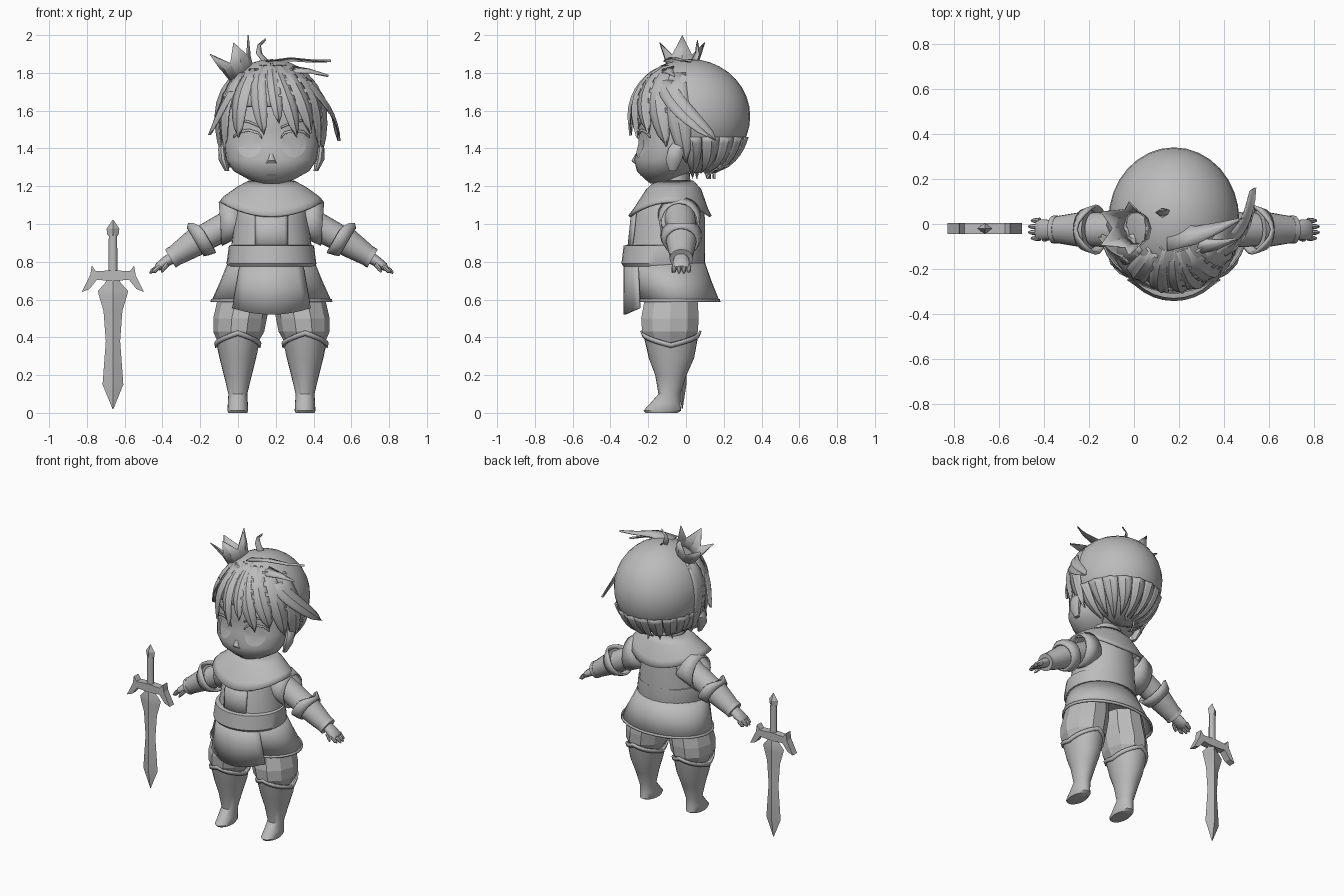
import bpy, bmesh, math
from mathutils import Vector as V

if "Cube" in bpy.data.objects:
    bpy.data.objects.remove(bpy.data.objects["Cube"])

C = 0.177  # x of the figure's middle
grey = bpy.data.materials.new("plain_grey")
grey.diffuse_color = (0.5, 0.5, 0.5, 1)
grey.use_nodes = True
grey.node_tree.nodes["Principled BSDF"].inputs["Base Color"].default_value = grey.diffuse_color

def finish(name, verts, faces, x=C, mirror=False, flat=False, solid=0, smooth=40):
    me = bpy.data.meshes.new(name)
    me.from_pydata([tuple(v) for v in verts], [], faces)
    bm = bmesh.new()
    bm.from_mesh(me)
    bmesh.ops.remove_doubles(bm, verts=bm.verts, dist=1e-5)
    bmesh.ops.recalc_face_normals(bm, faces=bm.faces)
    bm.to_mesh(me)
    bm.free()
    ob = bpy.data.objects.new(name, me)
    bpy.context.collection.objects.link(ob)
    ob.location.x = x
    me.materials.append(grey)
    if solid:
        m = ob.modifiers.new("thickness", 'SOLIDIFY')
        m.thickness, m.offset = solid, 0
    if mirror:
        ob.modifiers.new("mirror", 'MIRROR').use_mirror_merge = False
    if not flat:
        bpy.context.view_layer.objects.active = ob
        ob.select_set(True)
        bpy.ops.object.shade_smooth_by_angle(angle=math.radians(smooth))
        ob.select_set(False)
    return ob

def loft(name, rings, n=24, tilt=0, peak=None, cap=True, **kw):
    """Skin elliptical rings (x, y, z, rx, ry); tilt turns them about y."""
    u = V((math.cos(tilt), 0, math.sin(tilt)))
    w = V((-math.sin(tilt), 0, math.cos(tilt)))
    verts, faces = [], []
    for i, (x, y, z, rx, ry) in enumerate(rings):
        for j in range(n):
            a = 2 * math.pi * j / n
            p = V((x, y, z)) + u * rx * math.cos(a) + V((0, ry * math.sin(a), 0))
            verts.append(p + w * (peak(a, i) if peak else 0))
    for i in range(len(rings) - 1):
        for j in range(n):
            k = (j + 1) % n
            faces.append((i*n + j, i*n + k, i*n + n + k, i*n + n + j))
    if cap:
        faces += [tuple(range(n)), tuple(range(len(verts) - n, len(verts)))]
    return finish(name, verts, faces, **kw)

def grid(name, rows, **kw):
    m = len(rows[0])
    faces = [(i*m + j, i*m + j + 1, i*m + m + j + 1, i*m + m + j)
             for i in range(len(rows) - 1) for j in range(m - 1)]
    return finish(name, [p for r in rows for p in r], faces, **kw)

# ---- head and face
HEAD = [(1.215, .05, .04, -.15), (1.235, .12, .085, -.13), (1.28, .2, .145, -.115),
        (1.34, .24, .175, -.10), (1.42, .25, .165, -.085), (1.5, .255, .185, -.065),
        (1.6, .255, .23, -.03), (1.72, .215, .2, -.01), (1.8, .13, .13, 0)]
loft("head", [(0, cy, z, rx, ry) for z, rx, ry, cy in HEAD], 32)
loft("neck", [(0, -.06, 1.14, .12, .09), (0, -.06, 1.27, .1, .08)])
loft("nose", [(0, -.262, 1.32, .035, .012), (0, -.272, 1.335, .022, .016),
              (0, -.262, 1.37, .01, .006)], 8)
loft("ear", [(-.235, -.07, 1.28, .012, .02), (-.255, -.065, 1.34, .025, .045),
             (-.262, -.05, 1.4, .02, .045), (-.25, -.05, 1.43, .008, .02)], 10, mirror=True)

def face_pt(x, z, off):
    for a, b in zip(HEAD, HEAD[1:]):
        if a[0] <= z <= b[0]:
            t = (z - a[0]) / (b[0] - a[0])
            rx, ry, cy = (a[i] + (b[i] - a[i]) * t for i in (1, 2, 3))
            return V((x, cy - ry * math.sqrt(max(0, 1 - (x / rx)**2)) - off, z))

def disc(name, x, z, rx, rz, off, mirror=True, n=20):
    vs = [face_pt(x, z, off)] + [face_pt(x + rx * math.cos(2*math.pi*i/n),
          z + rz * math.sin(2*math.pi*i/n), off) for i in range(n)]
    finish(name, vs, [(0, i + 1, (i + 1) % n + 1) for i in range(n)], mirror=mirror)

def face_strip(name, pts, h, off=.008):
    grid(name, [[face_pt(x, z + s, off) for x, z in pts] for s in (0, h)],
         mirror=True, solid=.004)

disc("eye_white", -.118, 1.42, .065, .068, .004)
disc("iris", -.113, 1.42, .045, .06, .009)
disc("mouth", 0, 1.257, .03, .008, .006, mirror=False)
face_strip("upper_lash", [(-.2, 1.455), (-.17, 1.48), (-.12, 1.49), (-.07, 1.475), (-.05, 1.45)], .014)
face_strip("eyebrow", [(-.18, 1.545), (-.12, 1.535), (-.05, 1.505)], .012)

# ---- hair: cap with the face opening removed, then pointed locks
HC, HR = V((0, .02, 1.57)), V((.285, .315, .298))
bm = bmesh.new()
bmesh.ops.create_uvsphere(bm, u_segments=32, v_segments=18, radius=1)
for v in bm.verts:
    v.co = HC + V(a * b for a, b in zip(v.co, HR))
cut = [f for f in bm.faces if (c := f.calc_center_median()).y < -.05 and c.z < 1.62
       or c.z < 1.33 and c.y < .03]
bmesh.ops.delete(bm, geom=cut, context='FACES')
bm.verts.index_update()
finish("hair_cap", [v.co.copy() for v in bm.verts],
       [tuple(v.index for v in f.verts) for f in bm.faces], solid=.01)
bm.free()

def hair_pt(az, z, off, hang):
    k = math.sqrt(max(.02, 1 - ((z - HC.z) / HR.z)**2))
    if z < HC.z:
        k = 1 - (1 - k) * hang
    a = math.radians(az)
    return V(((HR.x * k + off) * math.sin(a), HC.y - (HR.y * k + off) * math.cos(a), z))

def lock(name, az0, z0, az1, z1, w, flare=0, hang=.45):
    rows = []
    for i in range(8):
        t = i / 7
        az, z = az0 + (az1 - az0) * t, z0 + (z1 - z0) * t
        h = w * (1 - t)**.6 * (.6 + .5 * t) * .6
        f = flare * t * t
        rows.append([hair_pt(az + s * h, z, f + (.014 if s == 0 else .004), hang)
                     for s in (-1, -.5, 0, .5, 1)])
    grid(name, rows, solid=.006)

for i, l in enumerate([(-20, 1.84, -8, 1.47, 26), (-36, 1.82, -38, 1.46, 30),
                       (-60, 1.8, -64, 1.4, 34), (-84, 1.78, -88, 1.3, 34),
                       (0, 1.85, 8, 1.53, 22), (8, 1.84, 28, 1.46, 28),
                       (26, 1.84, 46, 1.48, 32), (48, 1.82, 66, 1.41, 32),
                       (72, 1.8, 86, 1.32, 34)]):
    lock(f"bang_{i}", *l)
lock("right_flare_lock", 58, 1.76, 110, 1.44, 34, .1)
lock("left_flare_lock", -56, 1.7, -78, 1.47, 24, .05)
for i in range(10):
    az = 92 + i * 19.5
    lock(f"nape_lock_{i}", az, 1.46, az + 5, 1.24 + .03 * (i % 2), 26, .0, .72)

def leaf(name, pts, w, side):
    m = len(pts) - 1
    grid(name, [[V(p) - V(side) * w * (1 - i/m), V(p) + V((0, 0, .008)),
                 V(p) + V(side) * w * (1 - i/m)] for i, p in enumerate(pts)], solid=.006)

leaf("top_lock", [(-.03, -.06, 1.85), (.1, -.05, 1.872), (.22, -.01, 1.86), (.315, .03, 1.86)], .06, (0, 1, -.2))
leaf("side_top_lock", [(.08, -.1, 1.82), (.2, -.09, 1.81), (.3, -.06, 1.78)], .05, (0, .8, .4))
leaf("loose_strand", [(-.02, .04, 1.85), (-.065, .06, 1.9), (-.065, .06, 1.945), (-.03, .06, 1.975)], .03, (.8, .5, -.2))

# ---- small tilted crown
base, ax, u = V((.01, -.02, 1.81)), V((-.45, 0, .89)), V((.89, 0, .45))
rows = [[], [], []]
for j in range(11):
    a = math.pi * j / 5
    for r, (h, rad) in enumerate([(-.03, .068), (.04, .082), (.15, .125) if j % 2 == 0 else (.06, .088)]):
        rows[r].append(base + ax * h + u * rad * math.cos(a) + V((0, rad * math.sin(a), 0)))
grid("crown", rows, x=0, solid=.006, smooth=20)

# ---- tunic, belt, skirt and collar
loft("tunic", [(0, -.06, 1.19, .13, .1), (0, -.075, 1.12, .185, .165), (0, -.09, 1.03, .195, .19),
               (0, -.1, .86, .215, .2)], 32)
loft("belt", [(0, -.115, .775, .23, .215), (0, -.12, .79, .238, .222),
              (0, -.115, .885, .225, .215), (0, -.11, .89, .21, .2)], 32)
loft("skirt", [(0, -.11, .8, .225, .205), (0, -.08, .7, .265, .21), (0, -.05, .6, .31, .22)],
     32, cap=False, solid=.008)
loft("skirt_hem", [(0, -.05, .587, .317, .226), (0, -.05, .602, .314, .224)], 32, cap=False, solid=.012)

def panel(name, spec):
    """Curved cloth: rows of (z, half width, front y, bulge, edge lift)."""
    grid(name, [[V((s * w, y + bulge * s * s, z + lift * s * s)) for s in
         [k / 5 for k in range(-5, 6)]] for z, w, y, bulge, lift in spec], solid=.01)

panel("front_panel", [(.79, .165, -.325, .07, 0), (.65, .185, -.325, .075, .02), (.52, .205, -.325, .08, .035)])
panel("chest_panel", [(1.06, .085, -.286, .02, 0), (.96, .085, -.296, .02, 0), (.87, .085, -.306, .02, 0)])
loft("collar", [(0, -.06, 1.225, .115, .095), (0, -.065, 1.18, .18, .14),
                (0, -.08, 1.08, .25, .19), (0, -.085, 1.04, .27, .215)], 36, cap=False, solid=.014,
     peak=lambda a, i: (0, .01, .06, .075)[i] * math.cos(a)**2)

# ---- arms (built on one side, mirrored)
T = math.radians(-60)  # ring tilt: the arm runs down and outward
Y = -.025
loft("shoulder_pad", [(-.17, Y - .01, 1.05, .105, .11), (-.27, Y - .01, 1.0, .1, .1)], 20, T,
     lambda a, i: -.05 * math.cos(a) * i, cap=False, mirror=True, solid=.01)
loft("sleeve", [(-.1, Y - .02, 1.06, .09, .09), (-.22, Y, 1.0, .076, .08), (-.36, Y, .925, .07, .075)],
     20, T, mirror=True)
loft("elbow_cuff", [(-.345, Y, .94, .1, .105), (-.375, Y, .92, .09, .095), (-.4, Y, .905, .08, .085)],
     20, T, lambda a, i: -.045 * max(0, -math.cos(a))**4 * (1 - i / 2),
     cap=False, mirror=True, solid=.014)
loft("forearm", [(-.37, Y, .925, .08, .085), (-.43, Y, .885, .07, .075), (-.53, Y, .82, .052, .058)],
     20, T, mirror=True)
loft("wrist_band", [(-.515, Y, .83, .056, .062), (-.535, Y, .817, .056, .062)], 20, T, mirror=True)
loft("palm", [(-.52, Y, .825, .032, .036), (-.565, Y, .797, .027, .045), (-.6, Y, .773, .022, .046),
              (-.61, Y, .767, .012, .04)], 14, T, mirror=True)
for i in range(4):
    y = Y - .038 + .026 * i
    e = .012 if i in (0, 3) else 0
    loft(f"finger_{i}", [(-.595, y, .775, .014, .013), (-.63 + e, y, .752, .012, .011),
                         (-.645 + e, y, .74 + e/2, .005, .005)], 8, T, mirror=True)
loft("thumb", [(-.55, Y - .03, .79, .015, .015), (-.572, Y - .042, .762, .012, .012),
               (-.583, Y - .046, .745, .005, .005)], 8, T, mirror=True)

# ---- legs (mirrored)
L = -.178
loft("shorts", [(-.14, -.08, .68, .13, .14), (-.15, -.08, .58, .14, .15), (L + .012, -.085, .5, .142, .16),
                (L + .005, -.085, .43, .135, .155), (L, -.085, .36, .1, .12)], 10, mirror=True, flat=True)
tri = lambda a: abs(2 * ((a / math.pi) % 1) - 1)  # 1 at the sides, 0 front and back
loft("boot", [(L, -.13, 0, .05, .085), (L, -.125, .012, .055, .1), (L, -.11, .05, .053, .08),
              (L, -.088, .1, .05, .058), (L, -.08, .2, .074, .083), (L, -.077, .29, .097, .12),
              (L, -.08, .36, .112, .148)], 24, mirror=True,
     peak=lambda a, i: .065 * (1 - tri(a)) if i == 6 else 0)
loft("boot_rim", [(L, -.08, .345, .114, .148), (L, -.08, .37, .119, .157)], 24, cap=False,
     mirror=True, solid=.012, peak=lambda a, i: .065 * (1 - tri(a)))

# ---- sword
S = dict(x=-.662)
loft("blade", [(0, -.02, z, w, t) for z, w, t in
     [(.71, .03, .018), (.69, .04, .02), (.645, .08, .022), (.62, .074, .022), (.54, .05, .022), (.38, .038, .022),
      (.15, .055, .022), (.02, .002, .002)]], 4, smooth=25, **S)
loft("grip", [(0, -.02, .74, .024, .02), (0, -.02, .95, .022, .018)], 10, **S)
loft("pommel", [(0, -.02, z, w, w * .7) for z, w in [(.93, .018), (.945, .03), (.975, .034), (1.022, .002)]], 4, flat=True, **S)
half = [(.0, .755), (.09, .75), (.112, .78), (.12, .73), (.165, .64), (.125, .655), (.085, .705), (.03, .7)]
out = half + [(-a, b) for a, b in half[:0:-1]]
n = len(out)
finish("sword_guard", [V((a, y, b)) for y in (-.044, .004) for a, b in out],
       [tuple(range(n)), tuple(range(n, 2*n))] +
       [(i, (i + 1) % n, n + (i + 1) % n, n + i) for i in range(n)], flat=True, **S)
